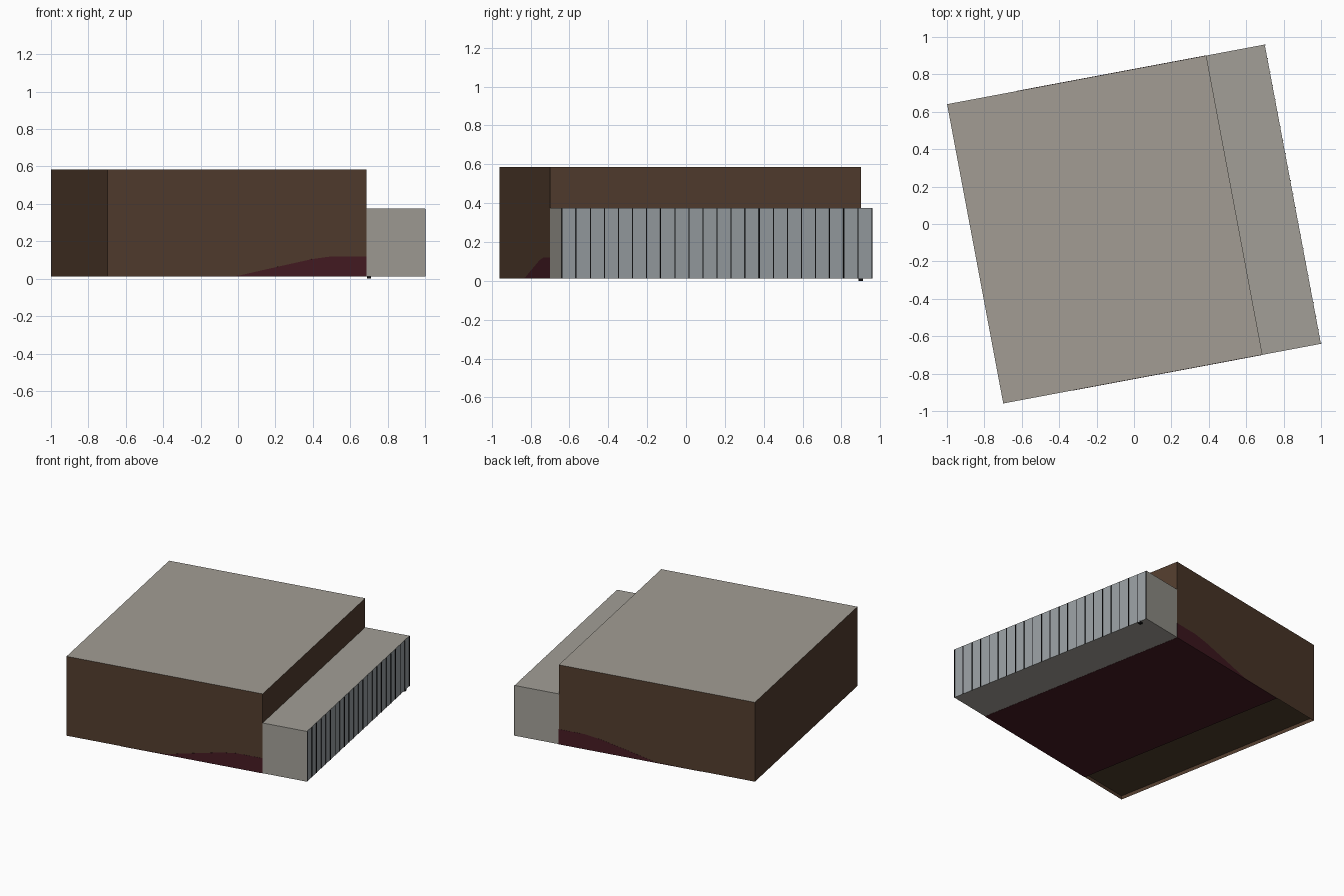
import bpy, bmesh, math
from mathutils import Matrix

if "Cube" in bpy.data.objects:
    bpy.data.objects.remove(bpy.data.objects["Cube"])

ROT = Matrix.Rotation(math.radians(10.63), 4, 'Z')   # whole building is turned
U, V = 0.864, 0.814       # half length and half depth in the turned frame
SPLIT = 0.546             # where the tall hall meets the low wing
Z0, HALL, WING = 0.012, 0.585, 0.375


def material(name, rgb):
    m = bpy.data.materials.new(name)
    m.diffuse_color = (*rgb, 1)
    m.use_nodes = True
    m.node_tree.nodes["Principled BSDF"].inputs["Base Color"].default_value = m.diffuse_color
    return m


brown = material("brown_cladding", (0.085, 0.046, 0.027))
roof = material("roof_grey", (0.36, 0.335, 0.295))
pale = material("pale_grey", (0.36, 0.345, 0.31))
glass = material("glass", (0.31, 0.34, 0.355))
black = material("black_frame", (0.006, 0.006, 0.007))
maroon = material("maroon", (0.06, 0.011, 0.017))
floor_brown = material("floor_brown", (0.075, 0.048, 0.024))


def finish(name, bm, mats):
    bmesh.ops.recalc_face_normals(bm, faces=bm.faces)
    me = bpy.data.meshes.new(name)
    bm.to_mesh(me)
    bm.free()
    for m in mats:
        me.materials.append(m)
    ob = bpy.data.objects.new(name, me)
    ob.matrix_world = ROT
    bpy.context.collection.objects.link(ob)
    return ob


def add_box(bm, lo, hi):
    size = [b - a for a, b in zip(lo, hi)]
    mid = [(a + b) / 2 for a, b in zip(lo, hi)]
    bmesh.ops.create_cube(bm, size=1, matrix=Matrix.Translation(mid) @ Matrix.Diagonal((*size, 1)))


def box(name, lo, hi, mat):
    bm = bmesh.new()
    add_box(bm, lo, hi)
    return finish(name, bm, [mat])


# tall hall: brown walls, grey roof, open underneath
bm = bmesh.new()
add_box(bm, (-U, -V, Z0), (SPLIT, V, HALL))
bm.normal_update()
for f in list(bm.faces):
    if f.normal.z > 0.5:
        f.material_index = 1
    elif f.normal.z < -0.5:
        bm.faces.remove(f)
finish("hall", bm, [brown, roof])

# recessed floor at the left end of the hall
FLOOR_END = -U + 0.27 * (SPLIT + U)
box("hall_floor", (-U + 0.001, -V + 0.001, 0.038), (FLOOR_END, V - 0.001, 0.045), floor_brown)

# maroon base, showing as a wedge on the front and back walls
profile = [(FLOOR_END, Z0 - 0.001), (-0.15, 0.016), (0.0, 0.05), (0.25, 0.105),
           (0.36, 0.12), (SPLIT, 0.12), (SPLIT, Z0 - 0.001)]
bm = bmesh.new()
face = bm.faces.new([bm.verts.new((u, -V - 0.001, z)) for u, z in profile])
ext = bmesh.ops.extrude_face_region(bm, geom=[face])
bmesh.ops.translate(bm, vec=(0, 2 * V + 0.002, 0),
                    verts=[g for g in ext["geom"] if isinstance(g, bmesh.types.BMVert)])
finish("maroon_base", bm, [maroon])

# low wing with a glazed outer side
bm = bmesh.new()
add_box(bm, (SPLIT, -V, Z0), (U, V, WING))
bm.normal_update()
for f in bm.faces:
    if f.normal.x > 0.5:
        f.material_index = 1
finish("wing", bm, [pale, glass])

# thin mullions between the glass panels
PANELS = 22
bm = bmesh.new()
for i in range(PANELS + 1):
    v = -V + 0.003 + i * (2 * V - 0.006) / PANELS
    add_box(bm, (U - 0.002, v - 0.0025, Z0), (U + 0.003, v + 0.0025, WING - 0.002))
finish("mullions", bm, [black])

# small foot under the glazing
box("door_foot", (U - 0.02, V - 0.07, 0), (U, V - 0.05, Z0 + 0.005), black)
